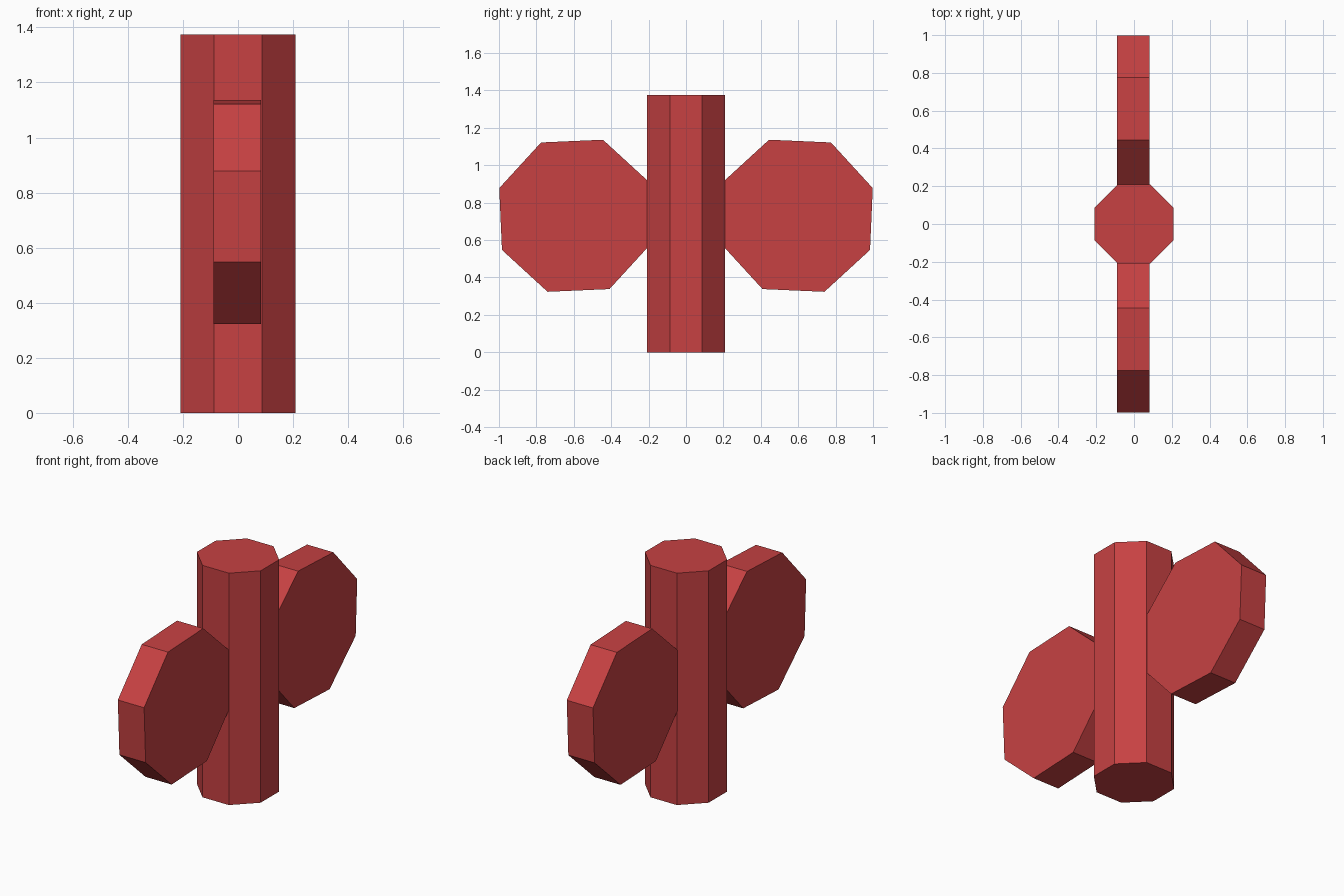
import bpy
from math import radians

if "Cube" in bpy.data.objects:
    bpy.data.objects.remove(bpy.data.objects["Cube"])

red = bpy.data.materials.new("red")
red.diffuse_color = (0.57, 0.053, 0.055, 1)
red.use_nodes = True
red.node_tree.nodes["Principled BSDF"].inputs["Base Color"].default_value = red.diffuse_color


def octagonal_prism(name, radius, depth, location, rotation, spin):
    """Eight-sided flat-shaded prism; spin turns it about its own axis."""
    bpy.ops.mesh.primitive_cylinder_add(vertices=8, radius=radius, depth=depth)
    ob = bpy.context.object
    ob.name = name
    ob.rotation_euler = (0, 0, radians(spin))
    bpy.ops.object.transform_apply(location=False, rotation=True, scale=False)
    ob.location = location
    ob.rotation_euler = rotation
    bpy.ops.object.transform_apply(location=True, rotation=True, scale=False)
    ob.data.materials.append(red)
    return ob


# Upright column
octagonal_prism("column", 0.2262, 1.375, (0, 0, 0.6875), (0, 0, 0), 22.5)

# Two upright side discs, mirrored front to back and sunk into the column
for name, side in (("front_disc", -1), ("back_disc", 1)):
    # after the tilt about y, the local -x axis points up along z
    octagonal_prism(name, 0.4325, 0.172, (-0.003, side * 0.592, 0.73),
                    (0, radians(90), 0), side * 20)
